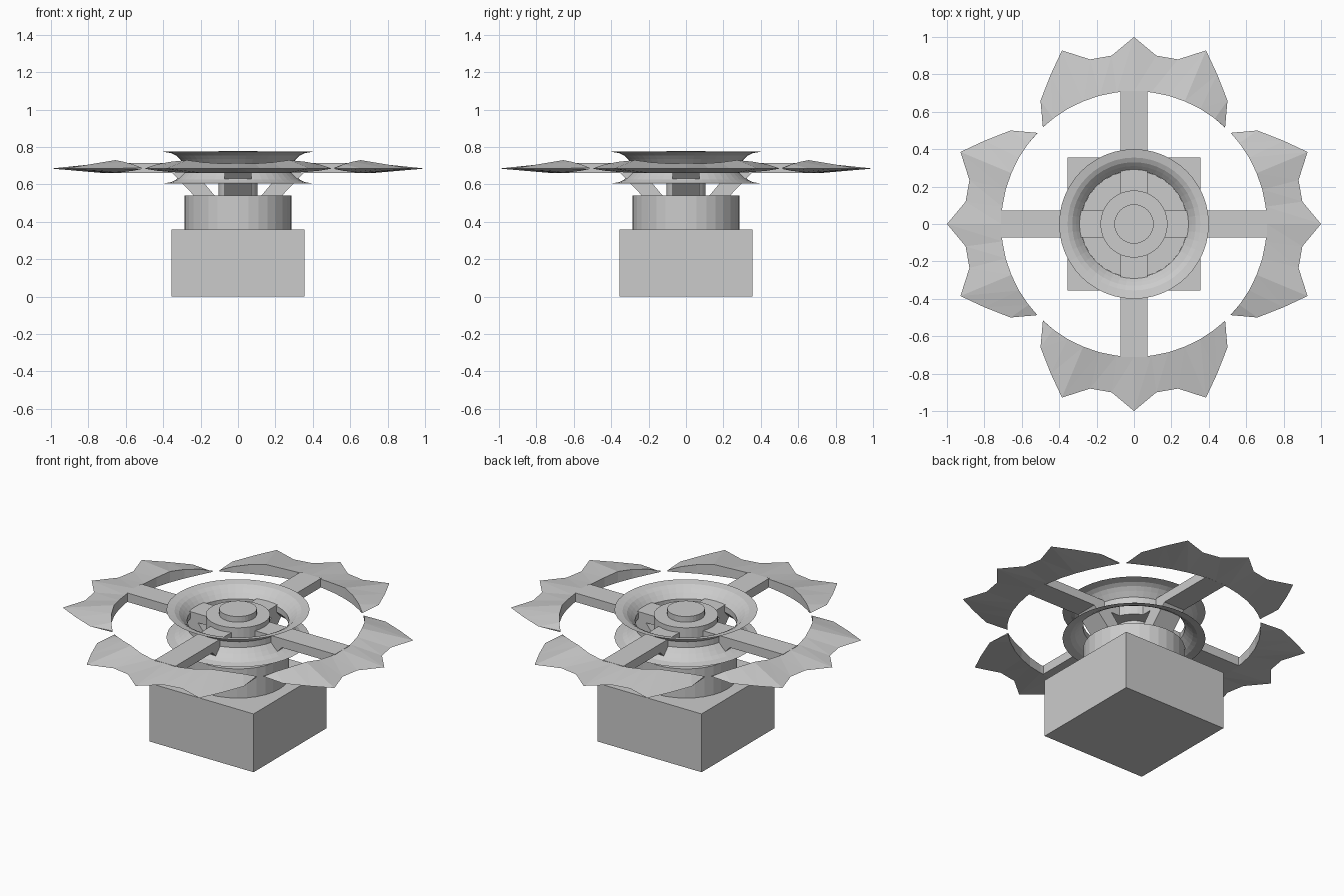
import bpy, bmesh
from math import sin, cos, pi, radians, atan2

if "Cube" in bpy.data.objects:
    bpy.data.objects.remove(bpy.data.objects["Cube"])


def make(name, verts, faces):
    me = bpy.data.meshes.new(name)
    me.from_pydata(verts, [], faces)
    bm = bmesh.new()
    bm.from_mesh(me)
    bmesh.ops.recalc_face_normals(bm, faces=bm.faces[:])
    bm.to_mesh(me)
    bm.free()
    ob = bpy.data.objects.new(name, me)
    bpy.context.collection.objects.link(ob)
    return ob


def box(name, half, z0, z1):
    bpy.ops.mesh.primitive_cube_add(size=1, location=(0, 0, (z0 + z1) / 2))
    ob = bpy.context.object
    ob.name = name
    ob.scale = (half * 2, half * 2, z1 - z0)


def cyl(name, r, z0, z1, n=32):
    bpy.ops.mesh.primitive_cylinder_add(vertices=n, radius=r, depth=z1 - z0,
                                        location=(0, 0, (z0 + z1) / 2))
    bpy.context.object.name = name


# Base block, turntable and central hub
box("base_block", 0.355, 0, 0.36)
cyl("base_drum", 0.285, 0.36, 0.54)
cyl("hub_stem", 0.105, 0.54, 0.78)
cyl("hub_disc", 0.18, 0.66, 0.745)

# Wheel rim: thin sheet flaring to a lip at top and bottom
half = [(0.40, 0.085), (0.355, 0.077), (0.33, 0.064), (0.31, 0.045), (0.285, 0.018)]
prof = [(r, 0.69 + d) for r, d in half] + [(r, 0.69 - d) for r, d in reversed(half)]
N = 48
verts = [(r * cos(2 * pi * i / N), r * sin(2 * pi * i / N), z)
         for r, z in prof for i in range(N)]
faces = [(j * N + i, j * N + (i + 1) % N, (j + 1) * N + (i + 1) % N, (j + 1) * N + i)
         for j in range(len(prof) - 1) for i in range(N)]
make("wheel_rim", verts, faces)

# Spoke side profile (radius, height) and blade outline of one half (along, across)
spoke = [(0.712, 0.66), (0.712, 0.715), (0.15, 0.715), (0.15, 0.66), (0.225, 0.66),
         (0.125, 0.54), (0.235, 0.54), (0.35, 0.66)]
outline = [(1.0, 0), (0.90, 0.12), (0.88, 0.235), (0.928, 0.385),
           (0.80, 0.445), (0.66, 0.50), (0.515, 0.487)]
tops = [0.715, 0.712, 0.718, 0.73, 0.722, 0.708, 0.69]
lows = [0.66, 0.66, 0.66, 0.662, 0.666, 0.673, 0.682]
angles = [0, 7.5, 15, 22.5, 30, 37.5, 43.3]

stations = [(x, -y, t, l, -a) for (x, y), t, l, a in
            list(zip(outline, tops, lows, angles))[:0:-1]]
stations += [(x, y, t, l, a) for (x, y), t, l, a in zip(outline, tops, lows, angles)]

for k in range(4):
    rot = k * pi / 2

    # Spoke with angled leg
    n = len(spoke)
    verts = [(r, s * 0.071, z) for s in (-1, 1) for r, z in spoke]
    faces = [tuple(range(n)), tuple(range(n, 2 * n))]
    faces += [(i, (i + 1) % n, n + (i + 1) % n, n + i) for i in range(n)]
    make(f"spoke_{k + 1}", verts, faces).rotation_euler.z = rot

    # Jagged blade: sharp outer edge, inner wall on an arc
    verts, faces = [], []
    for x, y, t, l, a in stations:
        c, s = 0.71 * cos(radians(a)), 0.71 * sin(radians(a))
        verts += [(x, y, 0.685), (c, s, t), (c, s, l)]
    for i in range(len(stations) - 1):
        p, q = 3 * i, 3 * i + 3
        faces += [(p, q, q + 1), (p, q + 1, p + 1), (p, p + 2, q + 2), (p, q + 2, q),
                  (p + 1, q + 1, q + 2, p + 2)]
    e = 3 * (len(stations) - 1)
    faces += [(0, 1, 2), (e, e + 2, e + 1)]
    make(f"blade_{k + 1}", verts, faces).rotation_euler.z = rot
